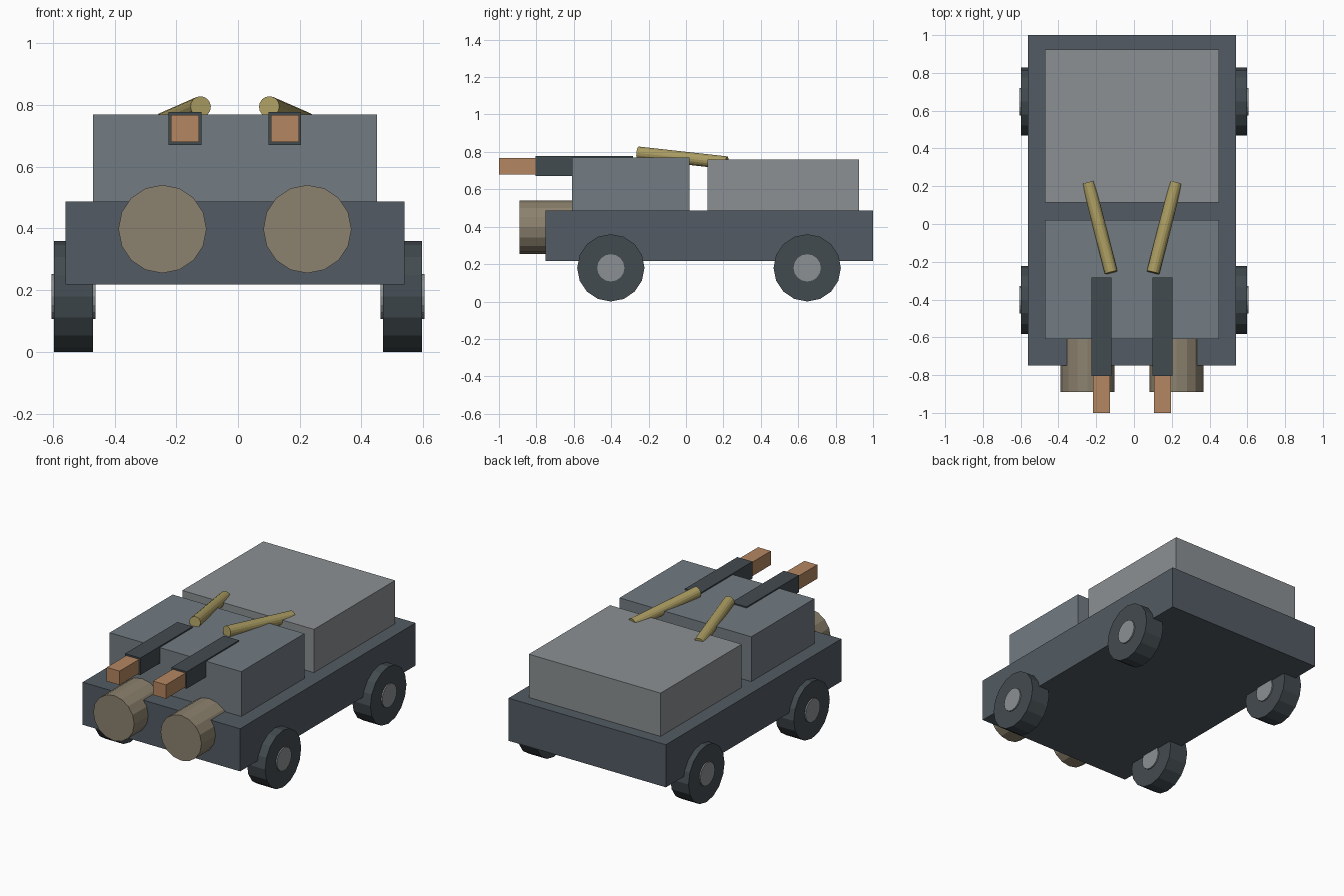
import bpy
from mathutils import Vector

if "Cube" in bpy.data.objects:
    bpy.data.objects.remove(bpy.data.objects["Cube"])


def material(name, r, g, b):
    m = bpy.data.materials.new(name)
    m.diffuse_color = (r, g, b, 1)
    m.use_nodes = True
    m.node_tree.nodes["Principled BSDF"].inputs["Base Color"].default_value = m.diffuse_color
    return m


BODY = material("slate", 0.085, 0.105, 0.125)
CAB = material("blue_grey", 0.17, 0.2, 0.225)
CARGO = material("light_grey", 0.26, 0.28, 0.29)
DARK = material("charcoal", 0.055, 0.07, 0.08)
HUB = material("hub_grey", 0.26, 0.28, 0.29)
TAN = material("tan", 0.26, 0.22, 0.155)
COPPER = material("copper", 0.46, 0.24, 0.12)
BRASS = material("brass", 0.4, 0.33, 0.12)


def box(name, lo, hi, mat):
    lo, hi = Vector(lo), Vector(hi)
    bpy.ops.mesh.primitive_cube_add(size=1, location=(lo + hi) / 2)
    ob = bpy.context.object
    ob.name = name
    ob.scale = hi - lo
    ob.data.materials.append(mat)


def rod(name, a, b, radius, mat, sides=16):
    a, b = Vector(a), Vector(b)
    bpy.ops.mesh.primitive_cylinder_add(vertices=sides, radius=radius,
                                        depth=(b - a).length, location=(a + b) / 2)
    ob = bpy.context.object
    ob.name = name
    ob.rotation_euler = (b - a).to_track_quat('Z', 'Y').to_euler()
    ob.data.materials.append(mat)


# Hull and the two raised blocks
box("hull", (-0.56, -0.75, 0.218), (0.54, 1.0, 0.487), BODY)
box("cab", (-0.47, -0.61, 0.48), (0.45, 0.02, 0.77), CAB)
box("cargo_block", (-0.47, 0.115, 0.48), (0.45, 0.925, 0.76), CARGO)

# Wheels with hubs
for s, side in ((-1, "left"), (1, "right")):
    for y, end in ((-0.402, "front"), (0.648, "rear")):
        rod(f"{end}_{side}_wheel", (s * 0.47, y, 0.18), (s * 0.597, y, 0.18), 0.18, DARK)
        rod(f"{end}_{side}_hub", (s * 0.462, y, 0.18), (s * 0.605, y, 0.18), 0.073, HUB)

# Paired front fittings, mirrored about the slightly offset hull centre
CX = -0.01
for s, side in ((-1, "left"), (1, "right")):
    rod(f"{side}_headlamp", (CX + s * 0.235, -0.89, 0.398),
        (CX + s * 0.235, -0.605, 0.398), 0.143, TAN)
    x = CX + s * 0.162
    box(f"{side}_arm", (x - 0.053, -0.805, 0.671), (x + 0.053, -0.283, 0.778), DARK)
    box(f"{side}_arm_tip", (x - 0.045, -1.0, 0.68), (x + 0.045, -0.79, 0.768), COPPER)
    rod(f"{side}_roof_rod", (CX + s * 0.111, -0.257, 0.795),
        (CX + s * 0.232, 0.218, 0.742), 0.034, BRASS)
